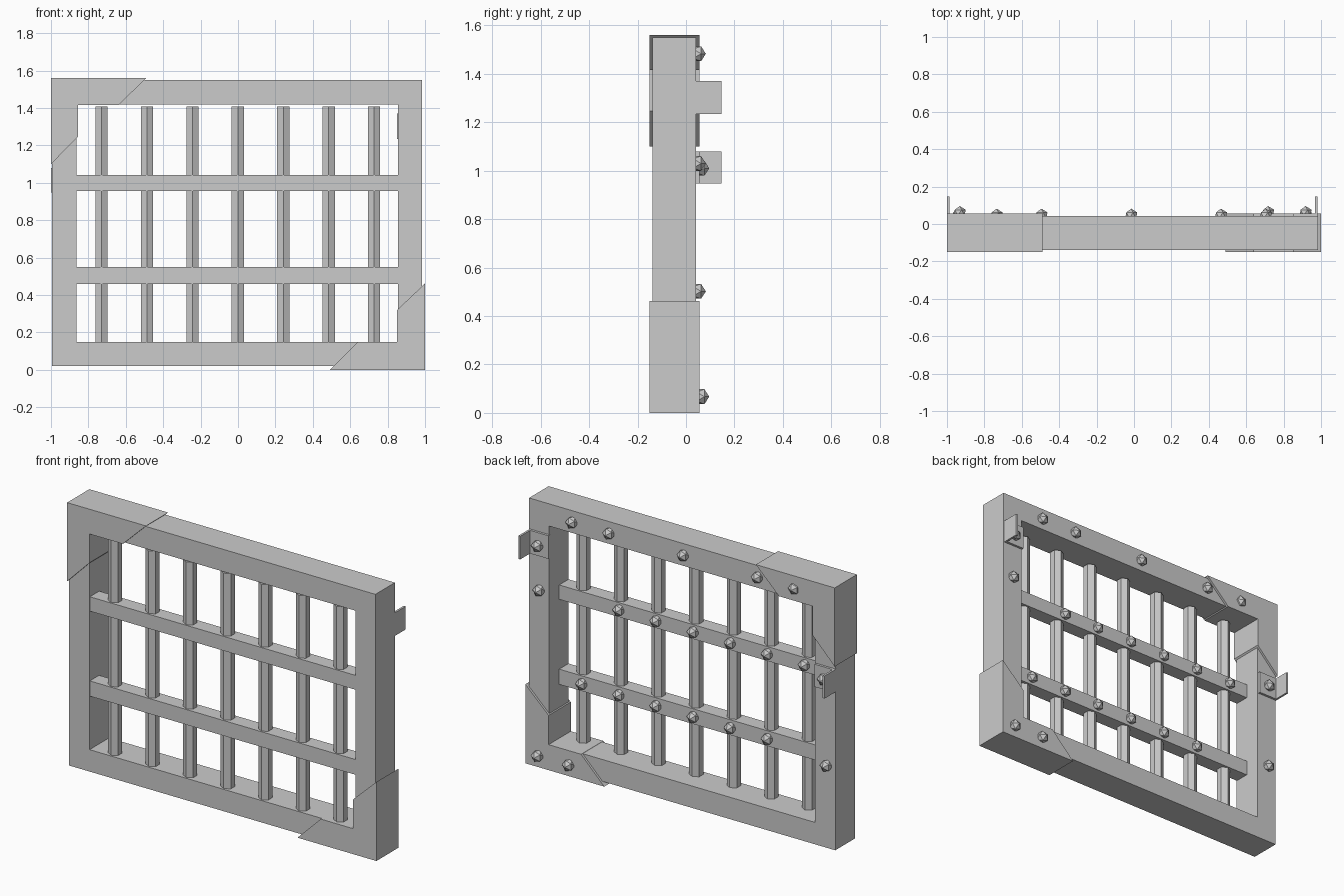
import bpy, bmesh, math
from mathutils import Matrix

if "Cube" in bpy.data.objects:
    bpy.data.objects.remove(bpy.data.objects["Cube"])


def finish(name, bm):
    bmesh.ops.recalc_face_normals(bm, faces=bm.faces)
    me = bpy.data.meshes.new(name)
    bm.to_mesh(me)
    bm.free()
    ob = bpy.data.objects.new(name, me)
    bpy.context.collection.objects.link(ob)
    return ob


def box(name, x0, x1, y0, y1, z0, z1):
    bm = bmesh.new()
    bmesh.ops.create_cube(bm, size=1)
    for v in bm.verts:
        v.co.x = x1 if v.co.x > 0 else x0
        v.co.y = y1 if v.co.y > 0 else y0
        v.co.z = z1 if v.co.z > 0 else z0
    return finish(name, bm)


def prism(name, pts, y0, y1):
    # extrude an xz outline along y
    bm = bmesh.new()
    face = bm.faces.new([bm.verts.new((x, y0, z)) for x, z in pts])
    ext = bmesh.ops.extrude_face_region(bm, geom=[face])["geom"]
    for v in ext:
        if isinstance(v, bmesh.types.BMVert):
            v.co.y = y1
    return finish(name, bm)


def frame_ring(name, outer, inner, y0, y1):
    # rectangular ring with an open middle
    bm = bmesh.new()

    def loop(r, y):
        x0, x1, z0, z1 = r
        return [bm.verts.new((x, y, z)) for x, z in
                ((x0, z0), (x1, z0), (x1, z1), (x0, z1))]
    loops = [loop(outer, y0), loop(outer, y1), loop(inner, y1), loop(inner, y0)]
    for k in range(4):
        a, b = loops[k], loops[(k + 1) % 4]
        for i in range(4):
            j = (i + 1) % 4
            bm.faces.new((a[i], a[j], b[j], b[i]))
    return finish(name, bm)


def stud(name, x, y, z):
    bm = bmesh.new()
    bmesh.ops.create_icosphere(
        bm, subdivisions=1, radius=0.036,
        matrix=Matrix.Translation((x, y, z)) @ Matrix.Rotation(-math.pi / 2, 4, 'X'))
    return finish(name, bm)


# outer frame
BACK = 0.042
frame_ring("frame", (-0.995, 0.985, 0.02, 1.55), (-0.863, 0.855, 0.148, 1.42), -0.138, BACK)

# corner sleeves
prism("corner_top_left", [(-1, 1.56), (-0.49, 1.56), (-0.64, 1.415), (-0.855, 1.415),
                          (-0.855, 1.247), (-1, 1.10)], -0.15, 0.055)
prism("corner_bottom_right", [(1, 0), (1, 0.462), (0.85, 0.32), (0.85, 0.149),
                              (0.64, 0.149), (0.49, 0)], -0.15, 0.055)

# cross rails
for name, z0, z1 in (("rail_upper", 0.957, 1.041), ("rail_lower", 0.46, 0.549)):
    box(name, -0.87, 0.86, -0.136, -0.05, z0, z1)

# hexagonal vertical bars, one edge facing front
for i in range(7):
    bm = bmesh.new()
    bmesh.ops.create_cone(
        bm, cap_ends=True, segments=6, radius1=0.0375, radius2=0.0375, depth=1.267,
        matrix=Matrix.Translation((-0.73 + i * 0.243, -0.093, 0.7735)))
    finish(f"bar_{i + 1}", bm)

# L-shaped hinge brackets
HINGES = {"hinge_right": (0.981, -1, 1.235, 1.37), "hinge_left": (-0.999, 1, 0.948, 1.08)}
for name, (x, s, z0, z1) in HINGES.items():
    bm = bmesh.new()
    outline = [(0, 0.038), (0.13, 0.038), (0.13, 0.056), (0.012, 0.056), (0.012, 0.147), (0, 0.147)]
    face = bm.faces.new([bm.verts.new((x + s * a, b, z0)) for a, b in outline])
    for g in bmesh.ops.extrude_face_region(bm, geom=[face])["geom"]:
        if isinstance(g, bmesh.types.BMVert):
            g.co.z = z1
    finish(name, bm)

# faceted studs on the back
STEP, OFF = 0.24, -0.015
spots = [(OFF + k * STEP, 0.046, 1.483) for k in (-3, -2, 0, 2, 3)]
spots += [(OFF + k * STEP, -0.046, 1.0) for k in range(-3, 3)]
spots += [(OFF + k * STEP, -0.046, 0.504) for k in range(-2, 4)]
spots += [(0.917, 0.06, 0.067), (0.717, 0.06, 0.067), (0.917, 0.06, 1.295),
          (0.917, 0.046, 1.03), (-0.932, 0.06, 1.01), (-0.94, 0.046, 0.502)]
for i, p in enumerate(spots):
    stud(f"stud_{i + 1}", *p)
